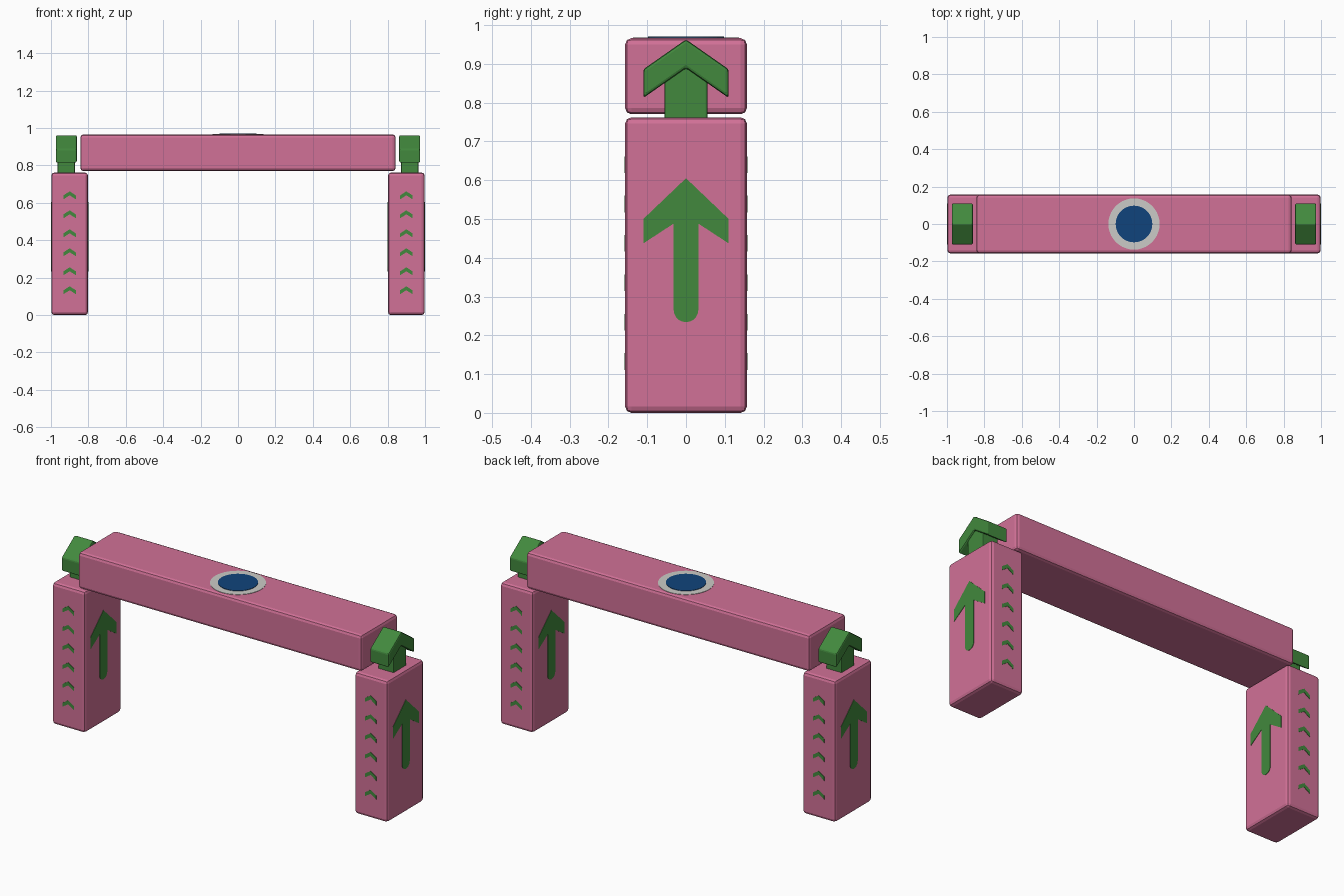
import bpy, bmesh, math
from mathutils import Vector

if "Cube" in bpy.data.objects:
    bpy.data.objects.remove(bpy.data.objects["Cube"])


def material(name, rgb):
    m = bpy.data.materials.new(name)
    m.diffuse_color = (*rgb, 1)
    m.use_nodes = True
    m.node_tree.nodes["Principled BSDF"].inputs["Base Color"].default_value = m.diffuse_color
    return m


PINK = material("pink", (0.64, 0.165, 0.31))
GREEN = material("green", (0.054, 0.25, 0.047))
BLUE = material("blue", (0.005, 0.057, 0.2))
PALE = material("pale grey", (0.6, 0.6, 0.57))


def prism(name, outline, origin, u, v, depth, mat, bevel=0.0):
    """Extrude a flat outline, drawn on axes u and v, along u x v."""
    o, u, v = Vector(origin), Vector(u), Vector(v)
    bm = bmesh.new()
    face = bm.faces.new([bm.verts.new(o + u * a + v * b) for a, b in outline])
    ext = bmesh.ops.extrude_face_region(bm, geom=[face])
    moved = [g for g in ext["geom"] if isinstance(g, bmesh.types.BMVert)]
    bmesh.ops.translate(bm, verts=moved, vec=u.cross(v) * depth)
    bmesh.ops.recalc_face_normals(bm, faces=bm.faces)
    me = bpy.data.meshes.new(name)
    bm.to_mesh(me)
    bm.free()
    me.materials.append(mat)
    ob = bpy.data.objects.new(name, me)
    bpy.context.collection.objects.link(ob)
    if bevel:
        mod = ob.modifiers.new("bevel", "BEVEL")
        mod.width, mod.segments = bevel, 2
        mod.limit_method, mod.angle_limit = "ANGLE", math.radians(30)
    return ob


def box(name, x0, x1, y, z0, z1, mat, bevel):
    rect = [(-y, z0), (y, z0), (y, z1), (-y, z1)]
    return prism(name, rect, (x0, 0, 0), (0, 1, 0), (0, 0, 1), x1 - x0, mat, bevel)


def mirrored(half):
    """Complete a left-right symmetric outline from its right half."""
    return half + [(-a, b) for a, b in reversed(half) if abs(a) > 1e-6]


def circle(r, n=40):
    return [(r * math.cos(2 * math.pi * i / n), r * math.sin(2 * math.pi * i / n)) for i in range(n)]


def chevron(w, rise, thick):
    return [(0, 0), (w, -rise), (w, -rise - thick), (0, -thick), (-w, -rise - thick), (-w, -rise)]


# Painted arrow with a rounded tail, listed from tip to tail
tail = [(0.032 * math.cos(t), 0.266 - 0.032 * math.sin(t))
        for t in [i * math.pi / 10 for i in range(6)]]
ARROW = mirrored([(0, 0.605), (0.11, 0.5), (0.11, 0.437), (0.032, 0.488)] + tail)
PAINT = 0.002

# Top beam with its round badge
box("top_beam", -0.843, 0.843, 0.157, 0.77, 0.966, PINK, 0.016)
prism("badge_rim", circle(0.137), (0, 0, 0.965), (1, 0, 0), (0, 1, 0), 0.003, PALE)
prism("badge_centre", circle(0.098), (0, 0, 0.965), (1, 0, 0), (0, 1, 0), 0.005, BLUE)

for s, side in ((-1, "left"), (1, "right")):
    cx = 0.9 * s
    # Leg
    box(side + "_leg", cx - 0.098, cx + 0.098, 0.157, 0.0, 0.762, PINK, 0.016)

    # Solid arrow standing on the leg
    ax = 0.918 * s
    box(side + "_arrow_shaft", ax - 0.046, ax + 0.046, 0.055, 0.755, 0.9, GREEN, 0.005)
    prism(side + "_arrow_head", chevron(0.11, 0.077, 0.074), (ax - 0.056, 0, 0.963),
          (0, 1, 0), (0, 0, 1), 0.112, GREEN, 0.007)

    # Painted arrows on the outer and inner faces
    for d in (-1, 1):
        prism(f"{side}_painted_arrow", ARROW, (cx + d * 0.098, 0, 0),
              (0, d, 0), (0, 0, 1), PAINT, GREEN)

    # Column of small chevrons on the front and back faces
    for d in (-1, 1):
        for i in range(6):
            prism(f"{side}_chevron", chevron(0.034, 0.022, 0.021),
                  (cx, d * 0.157, 0.154 + 0.1015 * i),
                  (-d, 0, 0), (0, 0, 1), PAINT, GREEN)
